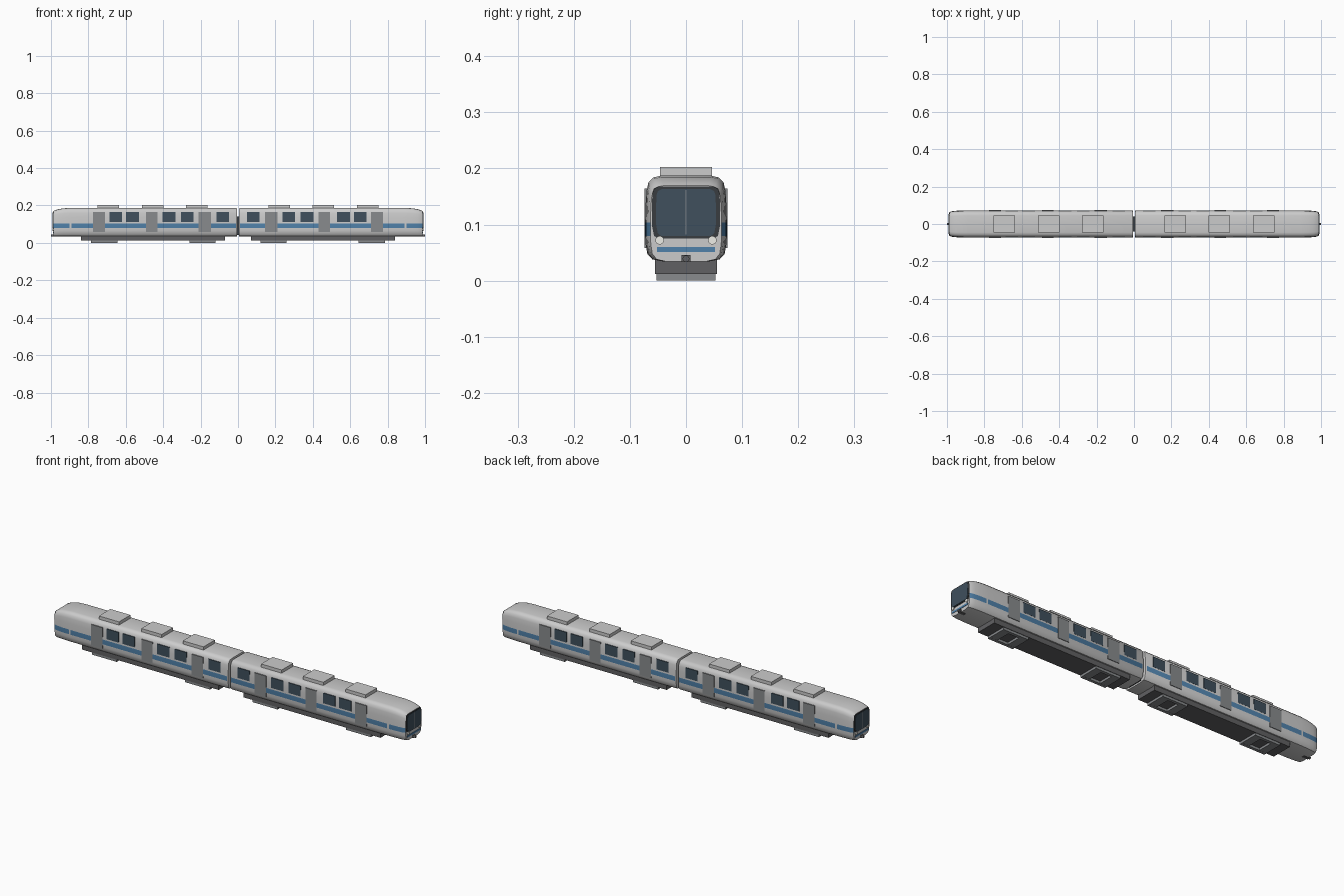
import bpy, bmesh, math
from mathutils import Matrix

if "Cube" in bpy.data.objects:
    bpy.data.objects.remove(bpy.data.objects["Cube"])


def material(name, r, g, b):
    m = bpy.data.materials.new(name)
    m.diffuse_color = (r, g, b, 1)
    m.use_nodes = True
    m.node_tree.nodes["Principled BSDF"].inputs["Base Color"].default_value = m.diffuse_color
    return m


BLUE = material("stripe_blue", 0.08, 0.22, 0.40)
GLASS = material("dark_glass", 0.05, 0.08, 0.11)
FRAME = material("dark_frame", 0.04, 0.045, 0.05)
DOOR = material("door_grey", 0.25, 0.26, 0.27)
BODY = material("body_grey", 0.60, 0.60, 0.59)
DARK = material("under_grey", 0.12, 0.12, 0.125)
LAMP = material("lamp", 0.85, 0.85, 0.80)


def finish(name, bm, mats, smooth=False):
    bmesh.ops.recalc_face_normals(bm, faces=bm.faces)
    me = bpy.data.meshes.new(name)
    bm.to_mesh(me)
    bm.free()
    ob = bpy.data.objects.new(name, me)
    bpy.context.collection.objects.link(ob)
    for m in mats:
        me.materials.append(m)
    if smooth:
        bpy.context.view_layer.objects.active = ob
        ob.select_set(True)
        bpy.ops.object.shade_smooth_by_angle(angle=math.radians(35))
        ob.select_set(False)
    return ob


def box(name, x, y, z, mat):
    """Box from (min, max) ranges on each axis."""
    bm = bmesh.new()
    bmesh.ops.create_cube(bm, size=1)
    for v in bm.verts:
        for i, (a, b) in enumerate((x, y, z)):
            v.co[i] = (a + b) / 2 + v.co[i] * (b - a)
    return finish(name, bm, [mat])


def span(s, a, b):
    return tuple(sorted((s * a, s * b)))


def plate(name, outline, x0, x1, mat):
    """Prism of a (y, z) outline extruded along x."""
    bm = bmesh.new()
    rings = [[bm.verts.new((x, y, z)) for y, z in outline] for x in (x0, x1)]
    n = len(outline)
    for r in rings:
        bm.faces.new(r)
    for i in range(n):
        j = (i + 1) % n
        bm.faces.new((rings[0][i], rings[0][j], rings[1][j], rings[1][i]))
    return finish(name, bm, [mat])


def rod(name, x0, x1, y, z, r, mat):
    bm = bmesh.new()
    bmesh.ops.create_cone(bm, cap_ends=True, segments=20, radius1=r, radius2=r, depth=x1 - x0,
                          matrix=Matrix.Translation(((x0 + x1) / 2, y, z)) @ Matrix.Rotation(math.pi / 2, 4, 'Y'))
    return finish(name, bm, [mat], True)


# Body section (right half, bottom to top) and its scaling along each car
HALF = [(.04, .034), (.06, .038), (.069, .048), (.072, .065), (.073, .08), (.073, .104),
        (.072, .135), (.0705, .16), (.067, .175), (.058, .184), (.045, .187)]
SECTION = HALF + [(-y, z) for y, z in reversed(HALF)]
RINGS = [(.006, .97, .97), (.012, 1, 1), (.89, 1, 1), (.90, 1, 1), (.935, .985, .97),
         (.96, .96, .92), (.978, .92, .85), (.987, .87, .79)]


def car_body(name, s):
    bm = bmesh.new()
    rings = []
    for x, w, h in RINGS:
        rings.append([bm.verts.new((s * x, y * w, .104 + (z - .104) * h if z > .104 else z))
                      for y, z in SECTION])
    n = len(SECTION)
    for k in range(len(rings) - 1):
        for i in range(n):
            j = (i + 1) % n
            f = bm.faces.new((rings[k][i], rings[k][j], rings[k + 1][j], rings[k + 1][i]))
            if i in (4, n - 6) and k not in (0, 2):  # side stripe
                f.material_index = 1
    bm.faces.new(rings[0])
    bm.faces.new(rings[-1])
    return finish(name, bm, [BODY, BLUE], True)


MASK_HALF = [(.05, .075), (.057, .08), (.061, .10), (.060, .155), (.057, .164), (.048, .168)]
MASK = MASK_HALF + [(-y, z) for y, z in reversed(MASK_HALF)]
SCREEN = [(y * .88, .122 + (z - .122) * .9) for y, z in MASK]

for s, side in ((-1, "left"), (1, "right")):
    car_body(side + "_car_body", s)

    # Cab front: mask, windscreen, wiper, lamps, stripe, coupler
    plate(side + "_cab_mask", MASK, s * .975, s * .989, FRAME)
    plate(side + "_windscreen", SCREEN, s * .985, s * .991, GLASS)
    box(side + "_wiper", span(s, .988, .992), (-.0008, .0008), (.082, .162), DOOR)
    for y in (-.047, .047):
        rod(side + "_headlight", *span(s, .975, .992), y, .072, .0075, LAMP)
    box(side + "_nose_stripe", span(s, .98, .989), (-.052, .052), (.051, .060), BLUE)
    rod(side + "_coupler", *span(s, .98, 1.0), 0, .039, .006, DARK)
    box(side + "_coupler_mount", span(s, .96, .992), (-.008, .008), (.033, .046), DARK)

    # Doors and windows on both sides
    for t in (-1, 1):
        for a, b in ((.145, .21), (.43, .492), (.71, .775)):
            box(side + "_door", span(s, a, b), span(t, .062, .0738), (.058, .164), DOOR)
        for a in (.048, .238, .335, .53, .62):
            box(side + "_window", span(s, a, a + .068), span(t, .062, .0732), (.112, .164), GLASS)

    # Roof equipment
    for a, b in ((.162, .278), (.397, .512), (.637, .75)):
        box(side + "_roof_unit", span(s, a, b), (-.046, .046), (.18, .203), BODY)

    # Underframe and bogies
    box(side + "_underframe", span(s, .07, .84), (-.055, .055), (.012, .04), DARK)
    for c in (.19, .715):
        for t in (-1, 1):
            box(side + "_bogie_side_frame", span(s, c - .07, c + .07), span(t, .038, .053),
                (0, .014), DOOR)
        for d in (-.05, .05):
            box(side + "_bogie_cross_beam", span(s, c + d - .02, c + d + .02), (-.053, .053),
                (.0005, .014), DOOR)

# Gangway between the cars
box("gangway", (-.012, .012), (-.04, .04), (.042, .14), FRAME)
